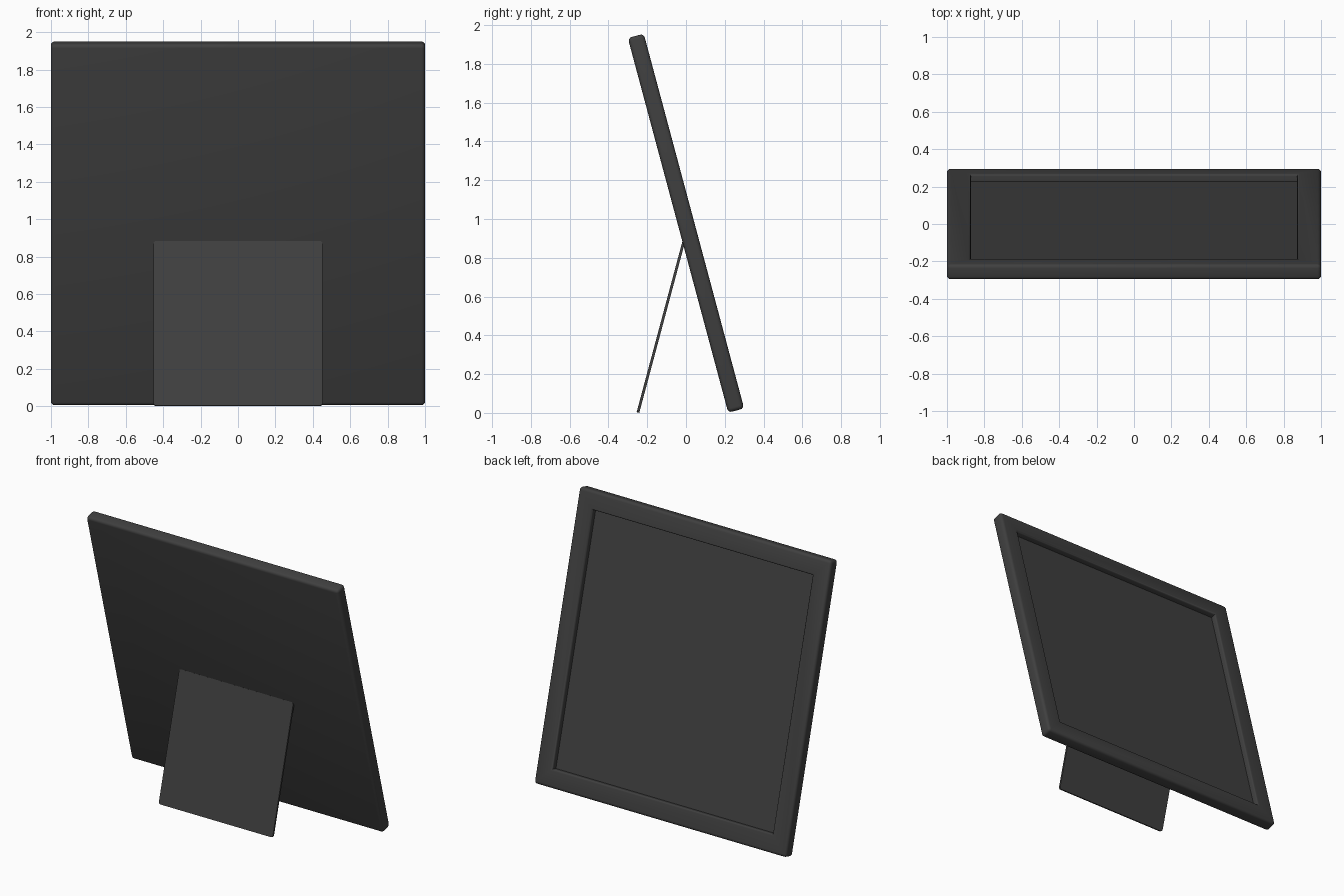
import bpy, bmesh, math
from mathutils import Matrix

if "Cube" in bpy.data.objects:
    bpy.data.objects.remove(bpy.data.objects["Cube"])

TILT = math.radians(15)

# Dark grey plastic
grey = bpy.data.materials.new("dark_grey")
grey.use_nodes = True
colour = (0.05, 0.05, 0.05, 1)
grey.diffuse_color = colour
bsdf = next(n for n in grey.node_tree.nodes if n.type == 'BSDF_PRINCIPLED')
bsdf.inputs["Base Color"].default_value = colour


def box(size):
    bm = bmesh.new()
    bmesh.ops.create_cube(bm, size=1, matrix=Matrix.Diagonal((*size, 1)))
    return bm


def round_edges(bm, edges, width, segments):
    bmesh.ops.bevel(bm, geom=edges, offset=width, segments=segments,
                    profile=0.5, affect='EDGES', clamp_overlap=True)


def finish(bm, name, location, tilt):
    bmesh.ops.recalc_face_normals(bm, faces=bm.faces)
    mesh = bpy.data.meshes.new(name)
    bm.to_mesh(mesh)
    bm.free()
    mesh.materials.append(grey)
    obj = bpy.data.objects.new(name, mesh)
    bpy.context.collection.objects.link(obj)
    obj.location = location
    obj.rotation_euler.x = tilt
    bpy.ops.object.select_all(action='DESELECT')
    obj.select_set(True)
    bpy.context.view_layer.objects.active = obj
    bpy.ops.object.shade_smooth_by_angle(angle=math.radians(35))
    return obj


# Frame: slab with a recessed picture panel on the +y face
bm = box((2.0, 0.085, 2.0))
outer = list(bm.edges)
panel = max(bm.faces, key=lambda f: f.calc_center_median().y)
bmesh.ops.inset_region(bm, faces=[panel], thickness=0.18)
lip = list(panel.edges)
walls = bmesh.ops.inset_region(bm, faces=[panel], thickness=0)["faces"]
for v in panel.verts:
    v.co.y -= 0.04
lip = [e for e in lip if e.is_valid and all(v.co.y > 0.04 for v in e.verts)]
if not lip:
    lip = [e for f in walls for e in f.edges if all(v.co.y > 0.04 for v in e.verts)]
round_edges(bm, outer, 0.02, 4)
round_edges(bm, [e for e in lip if e.is_valid], 0.012, 3)
finish(bm, "picture_frame", (0, 0, 0.978), TILT)

# Stand: thin leaning plate with rounded corners
bm = box((0.905, 0.014, 0.91))
corners = [e for e in bm.edges if abs(e.verts[0].co.y - e.verts[1].co.y) > 0.01]
round_edges(bm, corners, 0.015, 4)
finish(bm, "stand", (0, -0.13, 0.4415), -TILT)
